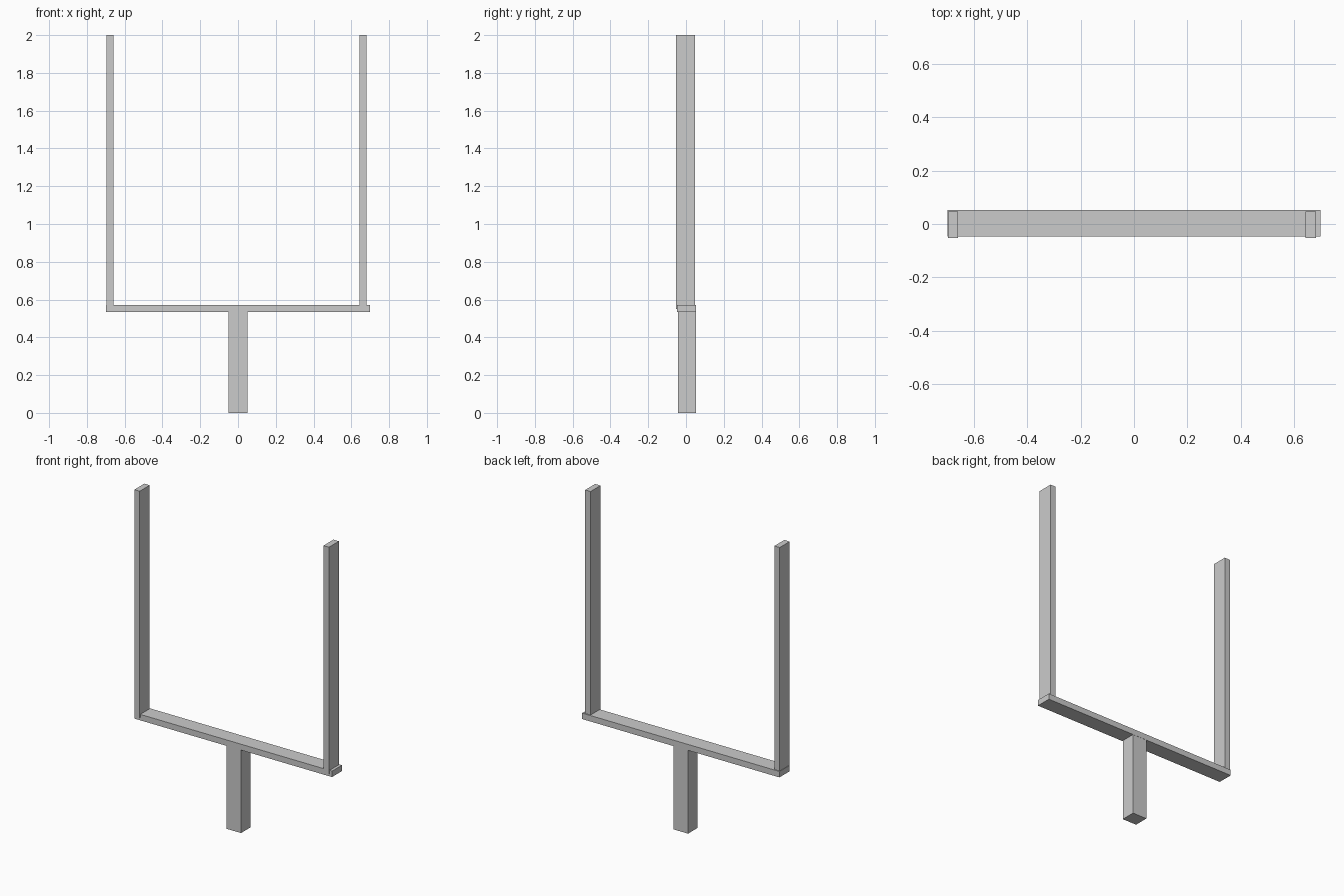
import bpy

if "Cube" in bpy.data.objects:
    bpy.data.objects.remove(bpy.data.objects["Cube"])


def box(name, x, y, z):
    """Axis-aligned box from (min, max) ranges."""
    centre = [(a + b) / 2 for a, b in (x, y, z)]
    bpy.ops.mesh.primitive_cube_add(size=1, location=centre)
    ob = bpy.context.object
    ob.name = name
    ob.scale = [b - a for a, b in (x, y, z)]
    bpy.ops.object.transform_apply(location=False, rotation=False, scale=True)
    return ob


# Support column, flush with the back of the crossbar
box("support_column", (-0.051, 0.051), (-0.042, 0.052), (0, 0.535))

# Horizontal crossbar
box("crossbar", (-0.698, 0.698), (-0.047, 0.053), (0.533, 0.571))

# Uprights, sunk into the crossbar and slightly proud of its front
for side, x in (("left", -0.677), ("right", 0.661)):
    box(side + "_upright", (x - 0.019, x + 0.019), (-0.053, 0.047), (0.55, 2.0))
